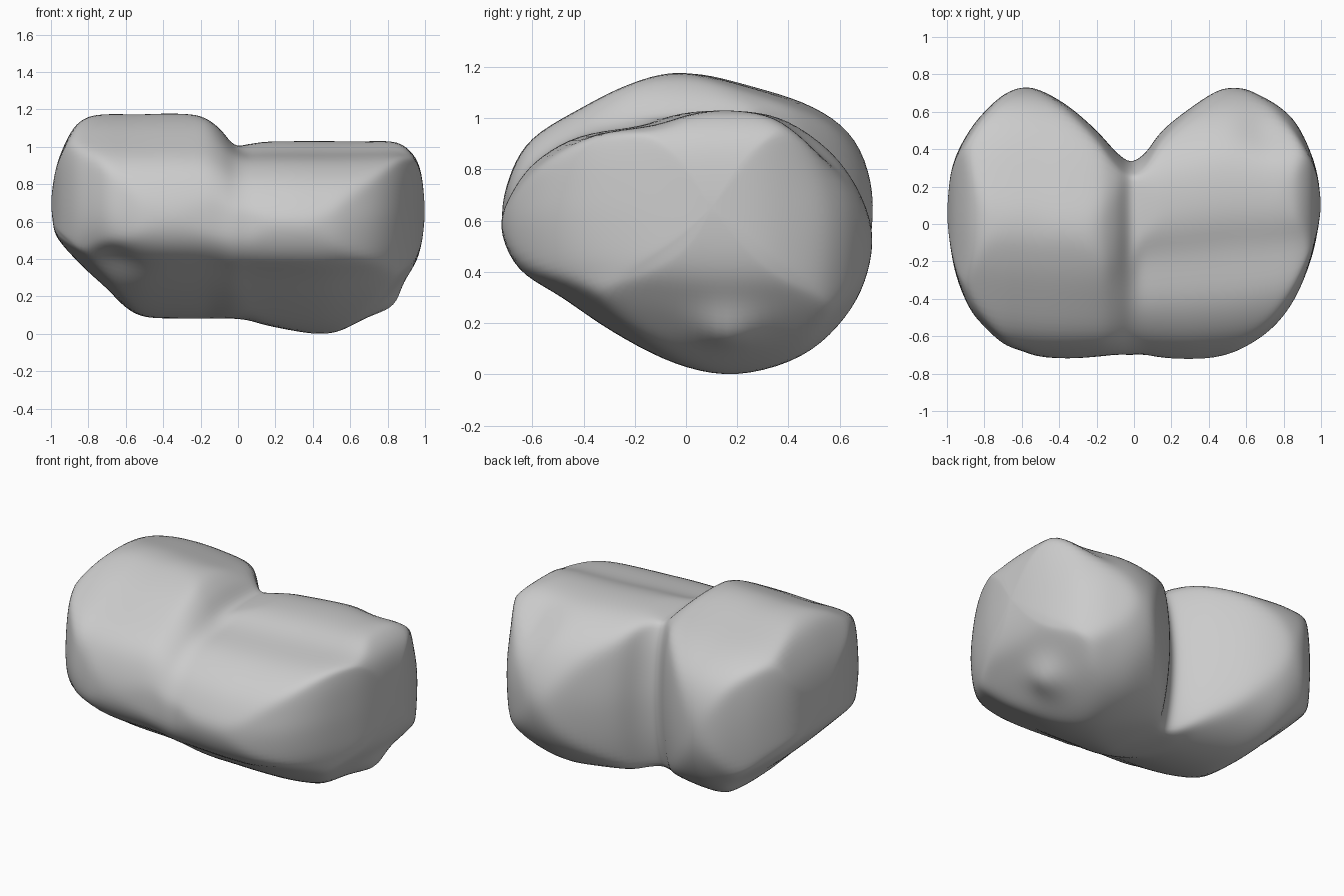
import bpy
import bmesh
import math
from mathutils import Vector

if "Cube" in bpy.data.objects:
    bpy.data.objects.remove(bpy.data.objects["Cube"], do_unlink=True)

STATION_STEPS = 5
PROFILE_STEPS = 5
FULLNESS = 0.65

# Extents of the body at each station: x, front y, back y, bottom z, top z
stations = [
    (-1.0, 0.05, 0.05, 0.70, 0.70),
    (-0.985, -0.10, 0.24, 0.56, 0.83),
    (-0.95, -0.28, 0.37, 0.49, 0.96),
    (-0.88, -0.45, 0.50, 0.41, 1.10),
    (-0.8, -0.55, 0.60, 0.33, 1.16),
    (-0.7, -0.64, 0.69, 0.24, 1.175),
    (-0.6, -0.68, 0.73, 0.14, 1.175),
    (-0.5, -0.71, 0.715, 0.09, 1.175),
    (-0.35, -0.72, 0.63, 0.08, 1.18),
    (-0.2, -0.71, 0.5, 0.08, 1.165),
    (-0.1, -0.70, 0.39, 0.08, 1.10),
    (-0.02, -0.70, 0.335, 0.08, 1.01),
    (0.06, -0.70, 0.38, 0.07, 1.015),
    (0.15, -0.715, 0.5, 0.045, 1.027),
    (0.3, -0.73, 0.62, 0.015, 1.03),
    (0.45, -0.71, 0.715, -0.005, 1.03),
    (0.57, -0.67, 0.73, 0.025, 1.03),
    (0.7, -0.59, 0.675, 0.10, 1.03),
    (0.8, -0.49, 0.61, 0.19, 1.03),
    (0.88, -0.36, 0.52, 0.28, 1.01),
    (0.95, -0.18, 0.37, 0.38, 0.94),
    (0.985, -0.02, 0.24, 0.50, 0.83),
    (1.0, 0.10, 0.10, 0.65, 0.65),
]

# Side profiles (y, z) of the two lobes, running front, top, back, bottom
right_profile = [
    (-0.72, 0.6), (-0.69, 0.77), (-0.6, 0.92), (-0.4, 1.04), (-0.2, 1.135),
    (0, 1.18), (0.25, 1.125), (0.5, 1.04), (0.66, 0.91), (0.73, 0.7),
    (0.71, 0.47), (0.6, 0.26), (0.42, 0.13), (0.2, 0.08), (-0.05, 0.12),
    (-0.3, 0.23), (-0.5, 0.35), (-0.66, 0.46),
]
left_profile = [
    (-0.72, 0.57), (-0.68, 0.7), (-0.58, 0.83), (-0.4, 0.93), (-0.15, 0.97),
    (0.02, 1.02), (0.2, 1.03), (0.4, 0.99), (0.6, 0.84), (0.72, 0.6),
    (0.71, 0.4), (0.62, 0.22), (0.45, 0.07), (0.2, 0), (-0.03, 0.04),
    (-0.27, 0.16), (-0.48, 0.3), (-0.65, 0.41),
]


def spline(points, steps, closed):
    """Catmull-Rom curve through points of any dimension."""
    points = [Vector(p) for p in points]
    count = len(points)

    def pick(index):
        if closed:
            return points[index % count]
        return points[max(0, min(count - 1, index))]

    result = []
    for i in range(count if closed else count - 1):
        a, b, c, d = (pick(i + k) for k in (-1, 0, 1, 2))
        for s in range(steps):
            t = s / steps
            curve = b * 2 + (c - a) * t
            curve += (a * 2 - b * 5 + c * 4 - d) * t ** 2
            curve += (b * 3 - a - c * 3 + d) * t ** 3
            result.append(curve / 2)
    if not closed:
        result.append(points[-1])
    return result


def smoothstep(low, high, value):
    t = max(0, min(1, (value - low) / (high - low)))
    return t * t * (3 - 2 * t)


def fit(values, low, high):
    """Fit values into a range, partly by trimming and partly by scaling."""
    start, end = min(values), max(values)
    result = []
    for value in values:
        trimmed = max(low, min(high, value))
        scaled = low + (high - low) * (value - start) / (end - start)
        result.append(scaled + (trimmed - scaled) * FULLNESS)
    return result


def bulge(vertices, center, radius, push):
    """Push the surface softly around a point."""
    for vertex in vertices:
        distance = (vertex.co - Vector(center)).length
        vertex.co += Vector(push) * math.exp(-(distance / radius) ** 2)


# Loft the two-lobed body from end to end
bm = bmesh.new()
right_shape = spline(right_profile, PROFILE_STEPS, True)
left_shape = spline(left_profile, PROFILE_STEPS, True)
rings = []
path = spline(stations, STATION_STEPS, False)
for x, front, back, bottom, top in path[1:-1]:
    blend = smoothstep(-0.18, 0.06, x)
    section = [r.lerp(l, blend) for r, l in zip(right_shape, left_shape)]
    ys = fit([p.x for p in section], front, back)
    zs = fit([p.y for p in section], bottom, top)
    rings.append([bm.verts.new((x, y, z)) for y, z in zip(ys, zs)])

for ring_a, ring_b in zip(rings, rings[1:]):
    for i in range(len(ring_a)):
        bm.faces.new((ring_a[i - 1], ring_a[i], ring_b[i], ring_b[i - 1]))

# Close both ends with a fan around a pole
for ring, end in ((rings[0], path[0]), (rings[-1], path[-1])):
    pole = bm.verts.new((end[0], end[1], end[3]))
    for i in range(len(ring)):
        bm.faces.new((ring[i - 1], ring[i], pole))

# Small knob low on the left side, dents at the left back and right front
bulge(bm.verts, (0.79, 0.17, 0.19), 0.1, (0.04, 0, -0.04))
bulge(bm.verts, (0.72, 0.5, 0.88), 0.16, (-0.02, -0.03, -0.03))
bulge(bm.verts, (-0.68, -0.52, 0.38), 0.15, (0.02, 0.03, 0.02))

# Even out the lofted surface
for _ in range(4):
    bmesh.ops.smooth_vert(bm, verts=bm.verts, factor=0.5,
                          use_axis_x=True, use_axis_y=True, use_axis_z=True)
bmesh.ops.recalc_face_normals(bm, faces=bm.faces)

mesh = bpy.data.meshes.new("two_lobed_body")
bm.to_mesh(mesh)
bm.free()
body = bpy.data.objects.new("two_lobed_body", mesh)
bpy.context.collection.objects.link(body)

# Plain grey surface
color = (0.6, 0.6, 0.6, 1)
material = bpy.data.materials.new("plain_grey")
material.use_nodes = True
material.diffuse_color = color
material.node_tree.nodes["Principled BSDF"].inputs["Base Color"].default_value = color
mesh.materials.append(material)
mesh.shade_smooth()
